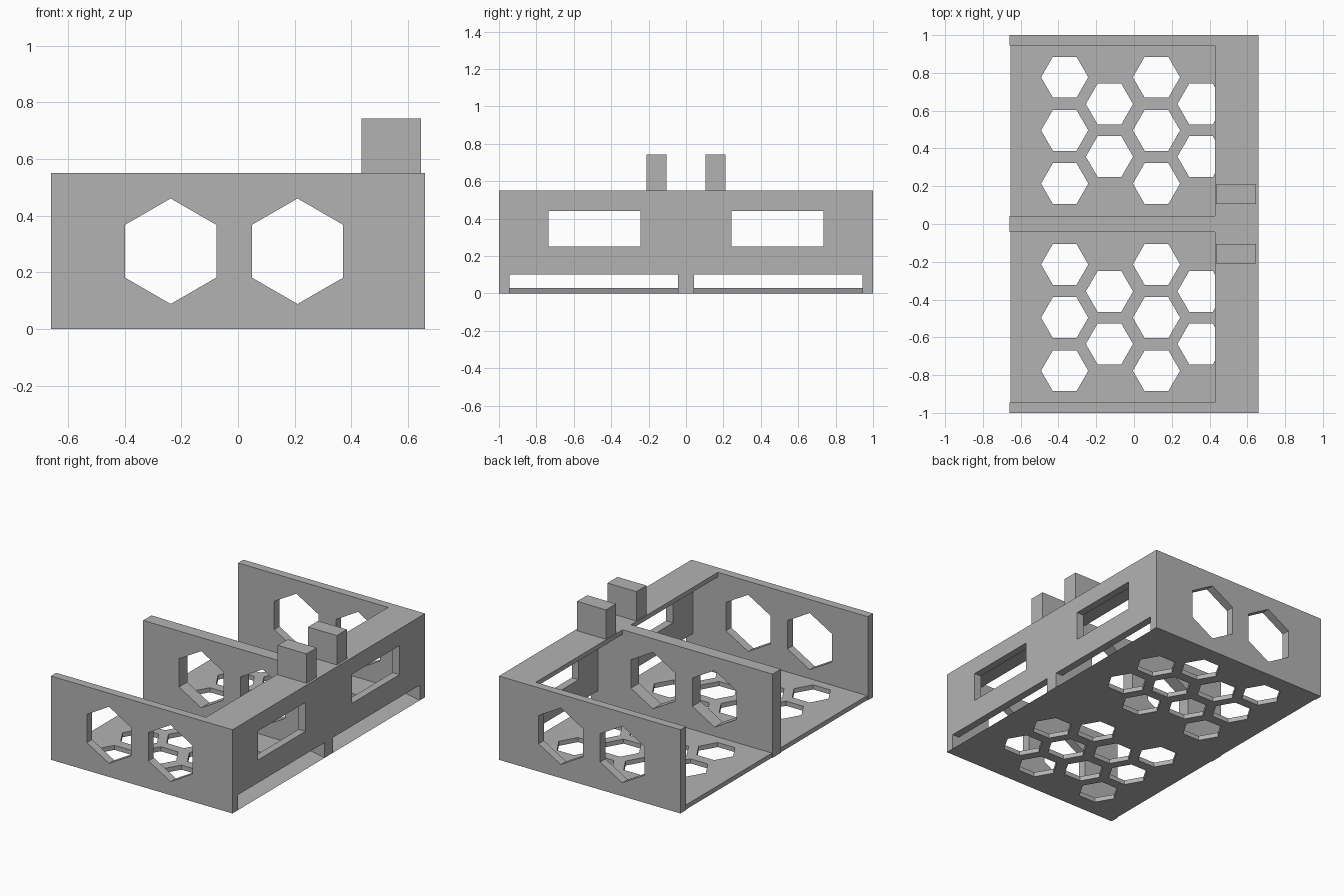
import bpy, bmesh, math

cube = bpy.data.objects.get("Cube")
if cube:
    bpy.data.objects.remove(cube, do_unlink=True)

grey = bpy.data.materials.new("plain_grey")
grey.use_nodes = True
grey.diffuse_color = (0.45, 0.45, 0.45, 1)
grey.node_tree.nodes["Principled BSDF"].inputs["Base Color"].default_value = (0.45, 0.45, 0.45, 1)

# Maps an outline (a, b) and a depth d to x, y, z for each extrusion axis
AXES = {
    "x": lambda a, b, d: (d, a, b),
    "y": lambda a, b, d: (a, d, b),
    "z": lambda a, b, d: (a, b, d),
}


def prisms(name, outlines, axis, lo, hi):
    """One object holding each outline extruded from lo to hi along the axis."""
    bm = bmesh.new()
    place = AXES[axis]
    for pts in outlines:
        ends = [[bm.verts.new(place(a, b, d)) for a, b in pts] for d in (lo, hi)]
        bm.faces.new(ends[0])
        bm.faces.new(ends[1])
        n = len(pts)
        for i in range(n):
            j = (i + 1) % n
            bm.faces.new((ends[0][i], ends[0][j], ends[1][j], ends[1][i]))
    bmesh.ops.recalc_face_normals(bm, faces=bm.faces)
    mesh = bpy.data.meshes.new(name)
    bm.to_mesh(mesh)
    bm.free()
    mesh.materials.append(grey)
    obj = bpy.data.objects.new(name, mesh)
    bpy.context.collection.objects.link(obj)
    return obj


def rect(a0, a1, b0, b1):
    return [(a0, b0), (a1, b0), (a1, b1), (a0, b1)]


def hexagon(a, b, r, turn=0.0):
    angles = [turn + i * math.pi / 3 for i in range(6)]
    return [(a + r * math.cos(t), b + r * math.sin(t)) for t in angles]


def cut(obj, cutter):
    """Subtract the cutter, bake the result and discard the cutter."""
    cutter.hide_render = True
    mod = obj.modifiers.new("holes", "BOOLEAN")
    mod.operation = "DIFFERENCE"
    mod.solver = "EXACT"
    mod.object = cutter
    bpy.context.view_layer.objects.active = obj
    bpy.ops.object.modifier_apply(modifier=mod.name)
    bpy.data.objects.remove(cutter, do_unlink=True)


X, TOP, FLOOR = 0.66, 0.55, 0.03
INNER, DIVIDER = 0.945, 0.043
SHELF_X, SHELF_Z, SLOT_Z = 0.43, 0.52, 0.10

# Three upright walls, each with two pointed-up hexagon holes
for name, y0, y1 in (("front_side_wall", -1, -INNER),
                     ("middle_divider", -DIVIDER, DIVIDER),
                     ("back_side_wall", INNER, 1)):
    wall = prisms(name, [rect(-X, X, 0, TOP)], "y", y0, y1)
    holes = [hexagon(x, 0.275, 0.186, math.pi / 6) for x in (-0.2375, 0.21)]
    cut(wall, prisms("wall_cutter", holes, "y", y0 - 0.1, y1 + 0.1))

# Two mirrored bays between the walls
for label, s in (("front", -1), ("back", 1)):
    lo, hi = sorted((s * DIVIDER, s * INNER))

    # Floor with a ramp down to the slot, pierced by staggered hexagons
    profile = [(-X + 0.005, 0), (X, 0), (0.49, FLOOR), (-X + 0.005, FLOOR)]
    floor = prisms(label + "_floor", [profile], "y", lo, hi)
    holes = []
    for col, x in enumerate((-0.367, -0.13, 0.119, 0.355)):
        rows = (0.357, 0.635) if col % 2 else (0.214, 0.496, 0.777)
        holes += [hexagon(x, s * y, 0.125) for y in rows]
    cut(floor, prisms("floor_cutter", holes, "z", -0.1, 0.1))

    # End panel with a window, leaving an open slot beneath
    panel = prisms(label + "_end_panel", [rect(lo, hi, SLOT_Z, SHELF_Z)], "x", X - 0.05, X)
    w0, w1 = sorted((s * 0.243, s * 0.735))
    cut(panel, prisms("window_cutter", [rect(w0, w1, 0.25, 0.44)], "x", 0.5, 0.8))

    # Shelf along the top and the block standing on it
    prisms(label + "_top_shelf", [rect(SHELF_X, X, lo, hi)], "z", SHELF_Z, TOP)
    p0, p1 = sorted((s * 0.105, s * 0.21))
    prisms(label + "_block", [rect(0.435, 0.645, p0, p1)], "z", TOP, 0.743)
